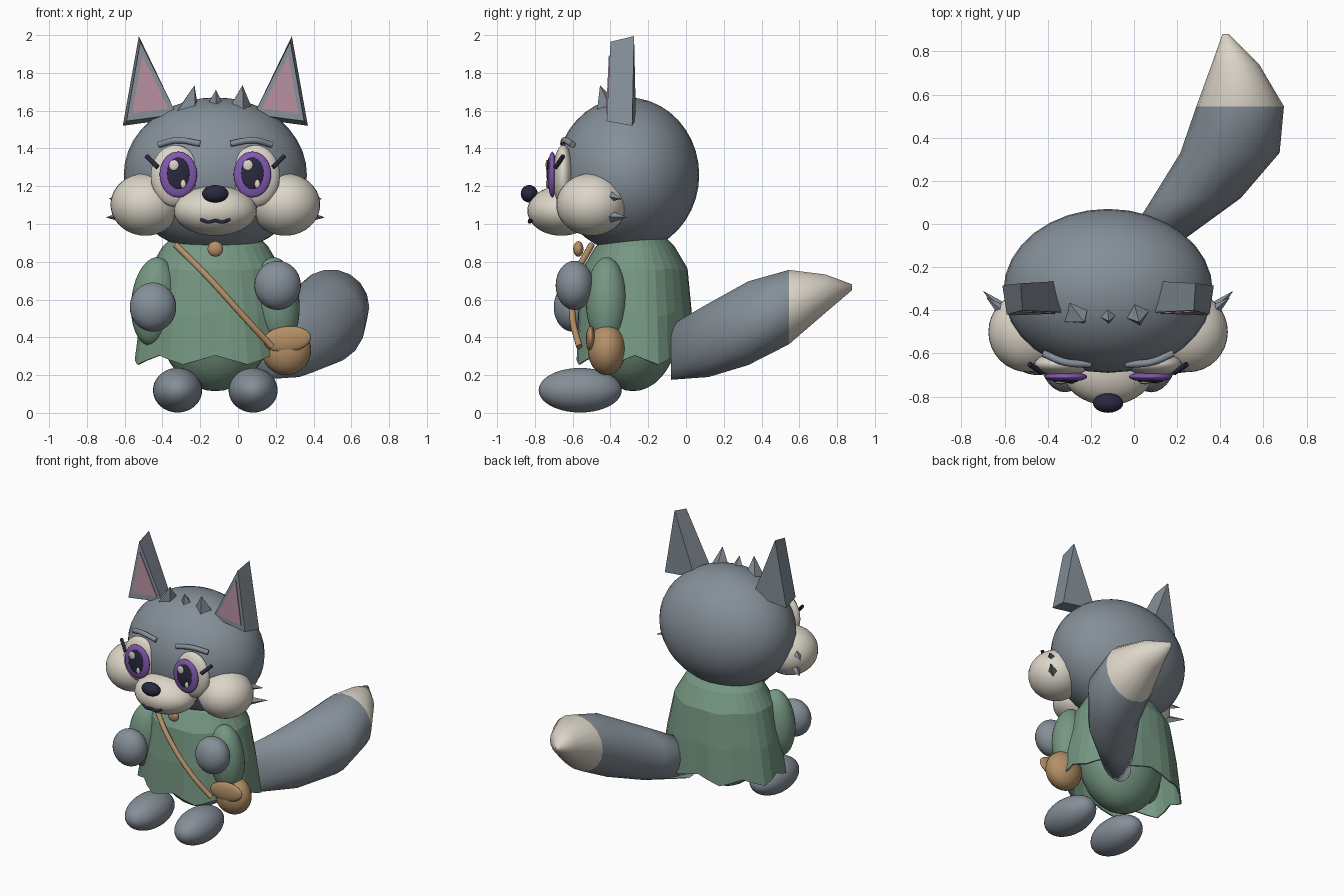
import bpy, bmesh, math
from mathutils import Vector

cube = bpy.data.objects.get("Cube")
if cube:
    bpy.data.objects.remove(cube, do_unlink=True)

MID = -0.12  # the figure's own centre line; the tail swings out to one side


def material(name, r, g, b):
    m = bpy.data.materials.new(name)
    m.use_nodes = True
    m.diffuse_color = (r, g, b, 1)
    m.node_tree.nodes["Principled BSDF"].inputs["Base Color"].default_value = (r, g, b, 1)
    return m


GREY = material("grey_fur", .235, .275, .315)
CREAM = material("cream_fur", .72, .67, .58)
GREEN = material("green_cloth", .18, .31, .225)
TAN = material("tan_leather", .46, .28, .135)
PURPLE = material("purple_iris", .23, .10, .44)
PINK = material("pink_inner_ear", .47, .27, .34)
DARK = material("dark_navy", .022, .022, .05)


def finish(name, bm, *mats, smooth=False):
    bmesh.ops.recalc_face_normals(bm, faces=bm.faces)
    mesh = bpy.data.meshes.new(name)
    bm.to_mesh(mesh)
    bm.free()
    for m in mats:
        mesh.materials.append(m)
    for p in mesh.polygons:
        p.use_smooth = smooth
    ob = bpy.data.objects.new(name, mesh)
    bpy.context.collection.objects.link(ob)
    return ob


def ball(name, centre, radii, mat, roll=0):
    """Smooth ellipsoid; x is measured from the centre line."""
    bm = bmesh.new()
    bmesh.ops.create_uvsphere(bm, u_segments=32, v_segments=20, radius=1)
    bmesh.ops.scale(bm, vec=radii, verts=bm.verts)
    ob = finish(name, bm, mat, smooth=True)
    ob.location = (MID + centre[0], centre[1], centre[2])
    ob.rotation_euler.y = roll
    return ob


def tube(name, points, radius, mat):
    """Round cord through points; x is measured from the centre line."""
    cu = bpy.data.curves.new(name, "CURVE")
    cu.dimensions = "3D"
    cu.bevel_depth = radius
    cu.bevel_resolution = 3
    cu.use_fill_caps = True
    sp = cu.splines.new("BEZIER")
    sp.bezier_points.add(len(points) - 1)
    for bp, (x, y, z) in zip(sp.bezier_points, points):
        bp.co = (MID + x, y, z)
        bp.handle_left_type = bp.handle_right_type = "AUTO"
    cu.materials.append(mat)
    ob = bpy.data.objects.new(name, cu)
    bpy.context.collection.objects.link(ob)
    return ob


def spike(name, base, tip, radius, mat):
    """Four-sided pointed tuft."""
    base, tip = Vector(base), Vector(tip)
    bm = bmesh.new()
    bmesh.ops.create_cone(bm, cap_ends=True, segments=4, radius1=radius, radius2=0, depth=1)
    bmesh.ops.translate(bm, vec=(0, 0, .5), verts=bm.verts)
    bmesh.ops.scale(bm, vec=(1, 1, (tip - base).length), verts=bm.verts)
    ob = finish(name, bm, mat)
    ob.rotation_euler = (tip - base).to_track_quat("Z", "Y").to_euler()
    ob.location = base + Vector((MID, 0, 0))
    return ob


def bridge(bm, rings):
    """Quads between neighbouring closed rings of vertices."""
    faces = []
    for a, b in zip(rings, rings[1:]):
        n = len(a)
        faces.append([bm.faces.new((a[i], a[(i + 1) % n], b[(i + 1) % n], b[i])) for i in range(n)])
    return faces


# Head and body
ball("head", (0, -.31, 1.26), (.485, .38, .41), GREY)
ball("body", (0, -.28, .49), (.30, .25, .375), GREEN)
ball("muzzle", (0, -.66, 1.07), (.22, .18, .132), CREAM)
ball("nose", (0, -.83, 1.16), (.07, .045, .046), DARK)
tube("mouth", [(-.078, -.812, 1.025), (-.035, -.828, 1.01), (0, -.828, 1.018),
               (.035, -.828, 1.01), (.078, -.812, 1.025)], .009, DARK)

# Tunic: flared, pleated skirt with a wavy hem
bm = bmesh.new()
rings = []
for z, rx, ry, wave in ((.92, .24, .17, 0), (.88, .28, .21, 0), (.76, .35, .28, .006),
                        (.52, .40, .305, .015), (.28, .435, .315, .03)):
    ring = []
    for i in range(32):
        a = math.tau * i / 32 - math.pi / 2
        w = wave * math.cos(8 * (a + math.pi / 2))
        ring.append(bm.verts.new((MID + rx * (1 - w) * math.cos(a),
                                  -.27 + ry * (1 - w) * math.sin(a), z + w * .8)))
    rings.append(ring)
bridge(bm, rings)
tunic = finish("tunic", bm, GREEN)
tunic.modifiers.new("thickness", "SOLIDIFY").thickness = .01

# Tail: rings swept backwards, with a cream tip
bm = bmesh.new()
rings = []
for y, x, z, rx, rz in ((-.08, .09, .32, .13, .147), (.12, .29, .385, .205, .198),
                        (.33, .445, .475, .23, .225), (.545, .492, .56, .203, .2),
                        (.74, .47, .632, .11, .102), (.88, .425, .665, .015, .015)):
    rings.append([bm.verts.new((x + rx * math.cos(math.tau * i / 18), y,
                                z + rz * math.sin(math.tau * i / 18))) for i in range(18)])
bands = bridge(bm, rings)
for band in bands[3:]:
    for f in band:
        f.material_index = 1
bm.faces.new(rings[0])
bm.faces.new(rings[-1]).material_index = 1
finish("tail", bm, GREY, CREAM, smooth=True)

# Paired parts
for side, s in (("left", 1), ("right", -1)):
    ball(side + "_foot", (.2 * s, -.56, .12), (.13, .22, .118), GREY)
    ball(side + "_arm", (.325 * s, -.42, .59), (.12, .11, .235), GREEN, -.1 * s)
    ball(side + "_cheek", (.37 * s, -.5, 1.103), (.185, .187, .165), CREAM)

    # Eye: white, iris, pupil and two glints
    ball(side + "_eye_white", (.212 * s, -.65, 1.255), (.13, .055, .163), CREAM)
    ix = .196 * s
    ball(side + "_iris", (ix, -.708, 1.262), (.099, .024, .121), PURPLE)
    ball(side + "_pupil", (ix, -.725, 1.268), (.06, .013, .084), DARK)
    ball(side + "_large_glint", (ix - .024, -.736, 1.312), (.026, .007, .028), CREAM)
    ball(side + "_small_glint", (ix + .026, -.735, 1.212), (.014, .007, .023), CREAM)
    tube(side + "_lash", [(.305 * s, -.69, 1.30), (.365 * s, -.65, 1.36)], .012, DARK)
    tube(side + "_brow", [(.3 * s, -.60, 1.42), (.2 * s, -.64, 1.443), (.08 * s, -.65, 1.425)],
         .017, GREY)

    # Whisker tufts behind the cheek
    spike(side + "_lower_whisker", (.47 * s, -.41, 1.04), (.58 * s, -.31, 1.035), .036, GREY)
    spike(side + "_upper_whisker", (.48 * s, -.41, 1.15), (.565 * s, -.34, 1.132), .032, GREY)

    # Ear: leaning triangular wedge with a pink plate on its front
    front = [Vector(p) for p in ((.47, -.42, 1.545), (.205, -.41, 1.58), (.397, -.40, 1.965))]
    back = [Vector(p) for p in ((.49, -.285, 1.52), (.235, -.265, 1.555), (.405, -.275, 1.995))]
    mid = sum(front, Vector()) / 3
    inner = [mid + (p - mid) * .73 for p in front]

    def place(bm, pts, dy=0):
        return [bm.verts.new((MID + s * p.x, p.y + dy, p.z)) for p in pts]

    for name, near, far, dy, mat in (("_ear", front, back, 0, GREY),
                                     ("_inner_ear", inner, inner, -.006, PINK)):
        bm = bmesh.new()
        a, b = place(bm, near, dy), place(bm, far)
        bridge(bm, [a, b])
        bm.faces.new(a)
        bm.faces.new(b)
        finish(side + name, bm, mat)

# Hands, one raised a little higher
ball("left_hand", (.33, -.59, .675), (.123, .1, .13), GREY)
ball("right_hand", (-.33, -.60, .56), (.123, .1, .13), GREY)

# Forelock tufts
spike("right_forelock", (-.145, -.41, 1.60), (-.11, -.455, 1.735), .07, GREY)
spike("middle_forelock", (0, -.42, 1.62), (.003, -.45, 1.71), .048, GREY)
spike("left_forelock", (.132, -.41, 1.60), (.144, -.455, 1.735), .07, GREY)

# Satchel, strap and collar button
ball("satchel", (.375, -.42, .335), (.132, .1, .135), TAN)
ball("satchel_flap", (.38, -.505, .39), (.128, .025, .068), TAN, -.1)
tube("satchel_strap", [(-.21, -.50, .89), (-.04, -.585, .72), (.16, -.60, .5), (.30, -.565, .35)],
     .017, TAN)
ball("collar_button", (0, -.57, .868), (.041, .027, .041), TAN)
